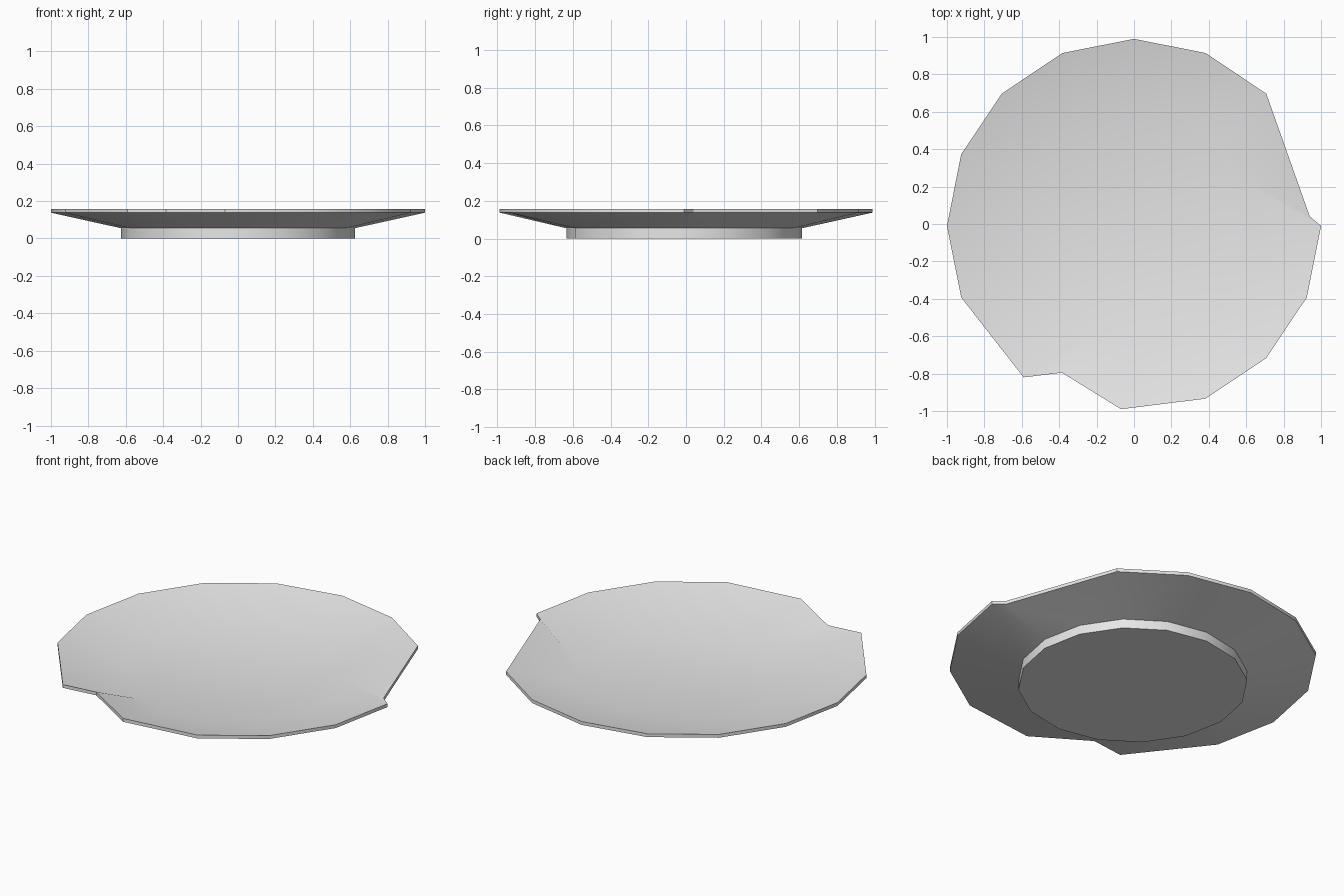
import bpy
import bmesh
from math import cos, sin, pi, radians

default = bpy.data.objects.get("Cube")
if default:
    bpy.data.objects.remove(default, do_unlink=True)

SIDES = 16
CENTRE_Y = -0.01

# Single ceramic colour
ceramic = bpy.data.materials.new("pale_grey_ceramic")
ceramic.use_nodes = True
colour = (0.8, 0.8, 0.8, 1.0)
ceramic.diffuse_color = colour
ceramic.node_tree.nodes["Principled BSDF"].inputs["Base Color"].default_value = colour

# Rim corners displaced by the two chips, by corner index
chipped = {1: (0.94, 0.04), 10: (-0.59, -0.82), 11: (-0.385, -0.795), 12: (-0.07, -0.99)}

# Section from underfoot up to the rim and back in to the floor: radius, height
section = [(0.625, 0.0), (0.625, 0.055), (1.0, 0.138), (1.0, 0.158), (0.625, 0.075)]


def ring(bm, radius, z):
    verts = []
    for i in range(SIDES):
        a = 2 * pi * i / SIDES
        x, y = radius * cos(a), radius * sin(a) + CENTRE_Y
        if radius == 1.0 and i in chipped:
            x, y = chipped[i]
        verts.append(bm.verts.new((x, y, z)))
    return verts


# Plate: lofted rings with a flat underside and a flat floor
bm = bmesh.new()
rings = [ring(bm, r, z) for r, z in section]
for low, high in zip(rings, rings[1:]):
    for i in range(SIDES):
        j = (i + 1) % SIDES
        bm.faces.new((low[i], low[j], high[j], high[i]))
bm.faces.new(rings[0][::-1])
bm.faces.new(rings[-1])
bmesh.ops.recalc_face_normals(bm, faces=bm.faces)

mesh = bpy.data.meshes.new("chipped_plate")
bm.to_mesh(mesh)
bm.free()
mesh.materials.append(ceramic)
plate = bpy.data.objects.new("chipped_plate", mesh)
bpy.context.collection.objects.link(plate)

# Soft surfaces with crisp rim and foot edges
for other in bpy.context.selected_objects:
    other.select_set(False)
plate.select_set(True)
bpy.context.view_layer.objects.active = plate
bpy.ops.object.shade_smooth_by_angle(angle=radians(30))
